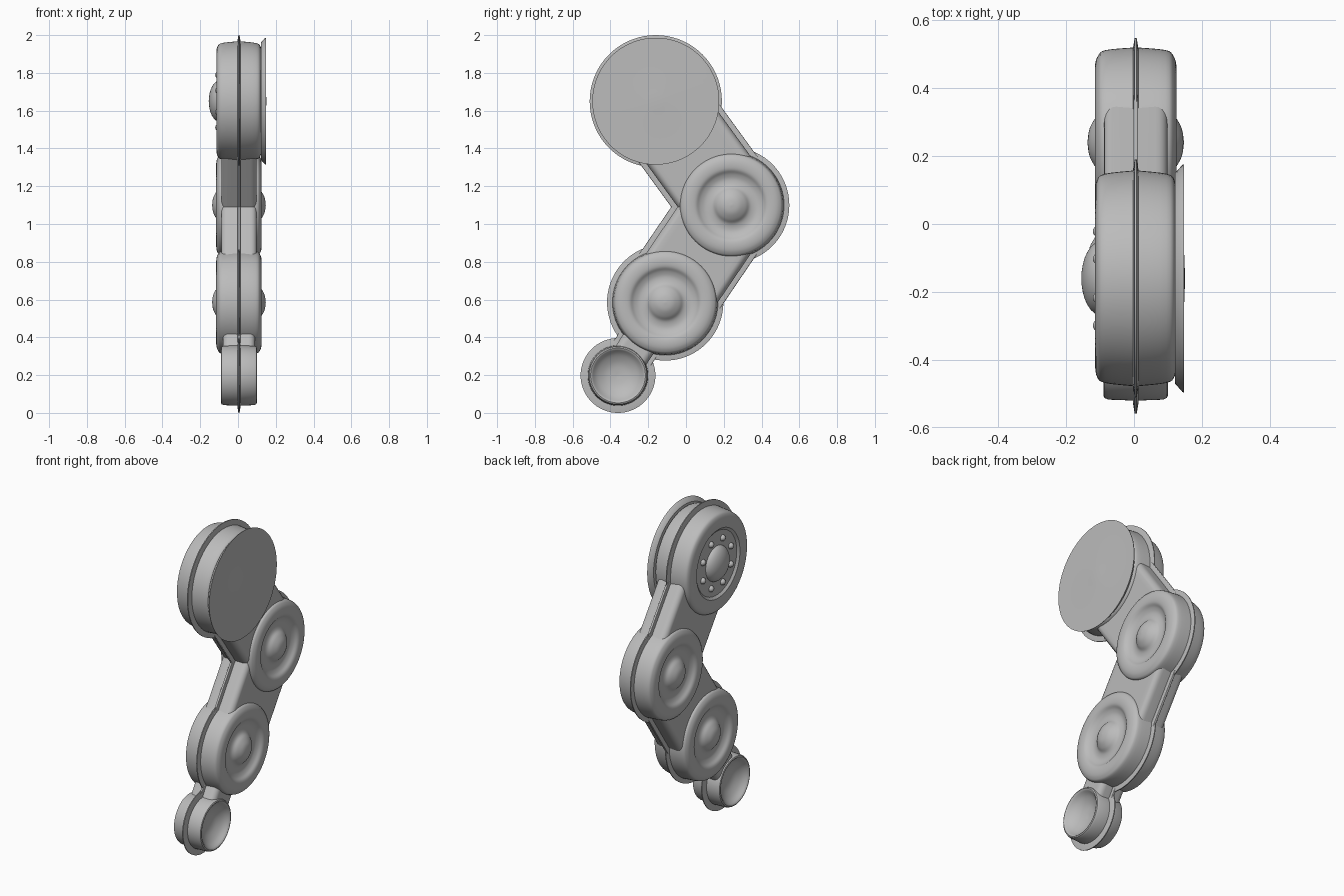
import bpy, bmesh, math
from mathutils import Vector

cube = bpy.data.objects.get("Cube")
if cube:
    bpy.data.objects.remove(cube, do_unlink=True)

grey = bpy.data.materials.new("plain_grey")
grey.use_nodes = True
grey.diffuse_color = (0.5, 0.5, 0.5, 1)
grey.node_tree.nodes["Principled BSDF"].inputs["Base Color"].default_value = (0.5, 0.5, 0.5, 1)

MID = 0.005  # x of the seam plane
# joint centres (y, z)
SHOULDER, ELBOW, WRIST, TIP = (-0.16, 1.65), (0.24, 1.10), (-0.11, 0.585), (-0.36, 0.198)


def finish(name, bm, angle=35):
    bmesh.ops.remove_doubles(bm, verts=bm.verts, dist=1e-5)
    bmesh.ops.recalc_face_normals(bm, faces=bm.faces)
    mesh = bpy.data.meshes.new(name)
    bm.to_mesh(mesh)
    bm.free()
    mesh.materials.append(grey)
    ob = bpy.data.objects.new(name, mesh)
    bpy.context.collection.objects.link(ob)
    bpy.ops.object.select_all(action='DESELECT')
    ob.select_set(True)
    bpy.context.view_layer.objects.active = ob
    bpy.ops.object.shade_smooth_by_angle(angle=math.radians(angle))
    return ob


def lathe(name, centre, profile, steps=72, angle=35):
    """Spin (radius, x offset) points about an axis along x."""
    bm = bmesh.new()
    rings = []
    for i in range(steps):
        a = 2 * math.pi * i / steps
        rings.append([bm.verts.new((MID + h, centre[0] + r * math.cos(a), centre[1] + r * math.sin(a)))
                      for r, h in profile])
    for i in range(steps):
        p, q = rings[i], rings[(i + 1) % steps]
        for j in range(len(profile) - 1):
            ring = [p[j], p[j + 1], q[j + 1], q[j]]
            if profile[j][0] == 0:
                ring = [p[j], p[j + 1], q[j + 1]]
            elif profile[j + 1][0] == 0:
                ring = [p[j], p[j + 1], q[j]]
            bm.faces.new(ring)
    return finish(name, bm, angle)


def both_sides(half):
    """Mirror a centre-to-rim profile to the other side of the seam."""
    return half + [(r, -h) for r, h in reversed(half)]


def smooth(points, cuts=4):
    """Round a coarse profile with a Catmull-Rom curve."""
    pts = [Vector(p) for p in points]
    pts = [pts[0]] + pts + [pts[-1]]
    out = []
    for a, b, c, d in zip(pts, pts[1:], pts[2:], pts[3:]):
        for k in range(cuts):
            t = k / cuts
            v = 0.5 * (2 * b + (c - a) * t + (2 * a - 5 * b + 4 * c - d) * t * t
                       + (3 * b - a - 3 * c + d) * t ** 3)
            out.append((max(v.x, 0), v.y))
    return out + [tuple(points[-1])]


def link(name, a, b, ra, rb, width, height, soft):
    """Bar with rounded long edges whose ends hug the round joints."""
    a, b = Vector(a), Vector(b)
    along = (b - a).normalized()
    across = Vector((along.y, -along.x))
    length = (b - a).length
    # rounded cross-section of (across, x offset)
    quarter = []
    for k in range(6):
        t = math.pi / 2 * k / 5
        quarter.append((width - soft + soft * math.cos(t), height - soft + soft * math.sin(t)))
    flat = [((width - soft) * k / 8, height) for k in range(7, -8, -1)]
    top = quarter + flat + [(-n, h) for n, h in reversed(quarter)]
    section = top + [(n, -h) for n, h in reversed(top)]
    bm = bmesh.new()
    ends = ([], [])
    for n, h in section:
        start = math.sqrt(max(ra * ra - n * n, 0))
        stop = length - math.sqrt(max(rb * rb - n * n, 0))
        for ring, s in zip(ends, (start, stop)):
            p = a + along * s + across * n
            ring.append(bm.verts.new((MID + h, p.x, p.y)))
    count, half = len(section), len(top)
    for i in range(count):
        j = (i + 1) % count
        bm.faces.new((ends[0][i], ends[0][j], ends[1][j], ends[1][i]))
    for ring in ends:
        for i in range(half - 1):
            bm.faces.new((ring[i], ring[i + 1], ring[count - 2 - i], ring[count - 1 - i]))
    return finish(name, bm, 50)


# shoulder drum: recessed cap on the right, plain on the left
edge = smooth([(0.255, 0.12), (0.29, 0.114), (0.308, 0.09), (0.318, 0.0)])
lathe("shoulder_drum", SHOULDER,
      [(0, 0.12)] + edge + [(r, -h) for r, h in reversed(edge)]
      + [(0.215, -0.118), (0.2, -0.106), (0, -0.106)])

# large cover disc with a faint centre swelling
lathe("cover_disc", SHOULDER,
      [(0, 0.116), (0.31, 0.116), (0.335, 0.138), (0.336, 0.142), (0.085, 0.142), (0.05, 0.144), (0, 0.145)])

# domed hub and ring of rivets
lathe("hub_dome", SHOULDER,
      [(0.11 * math.sin(k * math.pi / 16), -0.1 - 0.06 * math.cos(k * math.pi / 16)) for k in range(9)], 48)
for i in range(8):
    a = 2 * math.pi * (i + 0.5) / 8
    spot = (SHOULDER[0] + 0.15 * math.cos(a), SHOULDER[1] + 0.15 * math.sin(a))
    lathe("rivet", spot,
          [(0.02 * math.sin(k * math.pi / 10), -0.104 - 0.022 * math.cos(k * math.pi / 10))
           for k in range(6)], 16)

# elbow and wrist: raised rim, dished groove and centre boss on both sides
boss = smooth([(0, 0.142), (0.04, 0.136), (0.075, 0.117), (0.1, 0.096), (0.135, 0.09),
               (0.165, 0.1), (0.19, 0.117), (0.225, 0.12), (0.255, 0.111), (0.272, 0.088), (0.28, 0.0)])
for name, centre in (("elbow_joint", ELBOW), ("wrist_joint", WRIST)):
    lathe(name, centre, both_sides(boss))

# tip ring with a bowl in each face
bowl = smooth([(0, 0.03), (0.06, 0.038), (0.11, 0.063), (0.138, 0.092)])
lathe("tip_joint", TIP, both_sides(bowl + [(0.145, 0.095), (0.152, 0.092), (0.157, 0.08), (0.16, 0)]))

# bars between the joints
link("upper_link", SHOULDER, ELBOW, 0.27, 0.24, 0.235, 0.093, 0.035)
link("lower_link", ELBOW, WRIST, 0.24, 0.24, 0.23, 0.093, 0.035)
link("tip_link", WRIST, TIP, 0.25, 0.148, 0.095, 0.085, 0.035)

# thin seam flange around the whole outline
for name, centre, radius in (("shoulder_flange", SHOULDER, 0.35), ("elbow_flange", ELBOW, 0.307),
                             ("wrist_flange", WRIST, 0.308), ("tip_flange", TIP, 0.198)):
    lathe(name, centre, both_sides([(0, 0.008), (radius - 0.03, 0.008), (radius, 0.003)]))
link("upper_flange", SHOULDER, ELBOW, 0.27, 0.27, 0.263, 0.007, 0.004)
link("lower_flange", ELBOW, WRIST, 0.27, 0.27, 0.258, 0.007, 0.004)
link("tip_link_flange", WRIST, TIP, 0.27, 0.17, 0.118, 0.007, 0.004)
